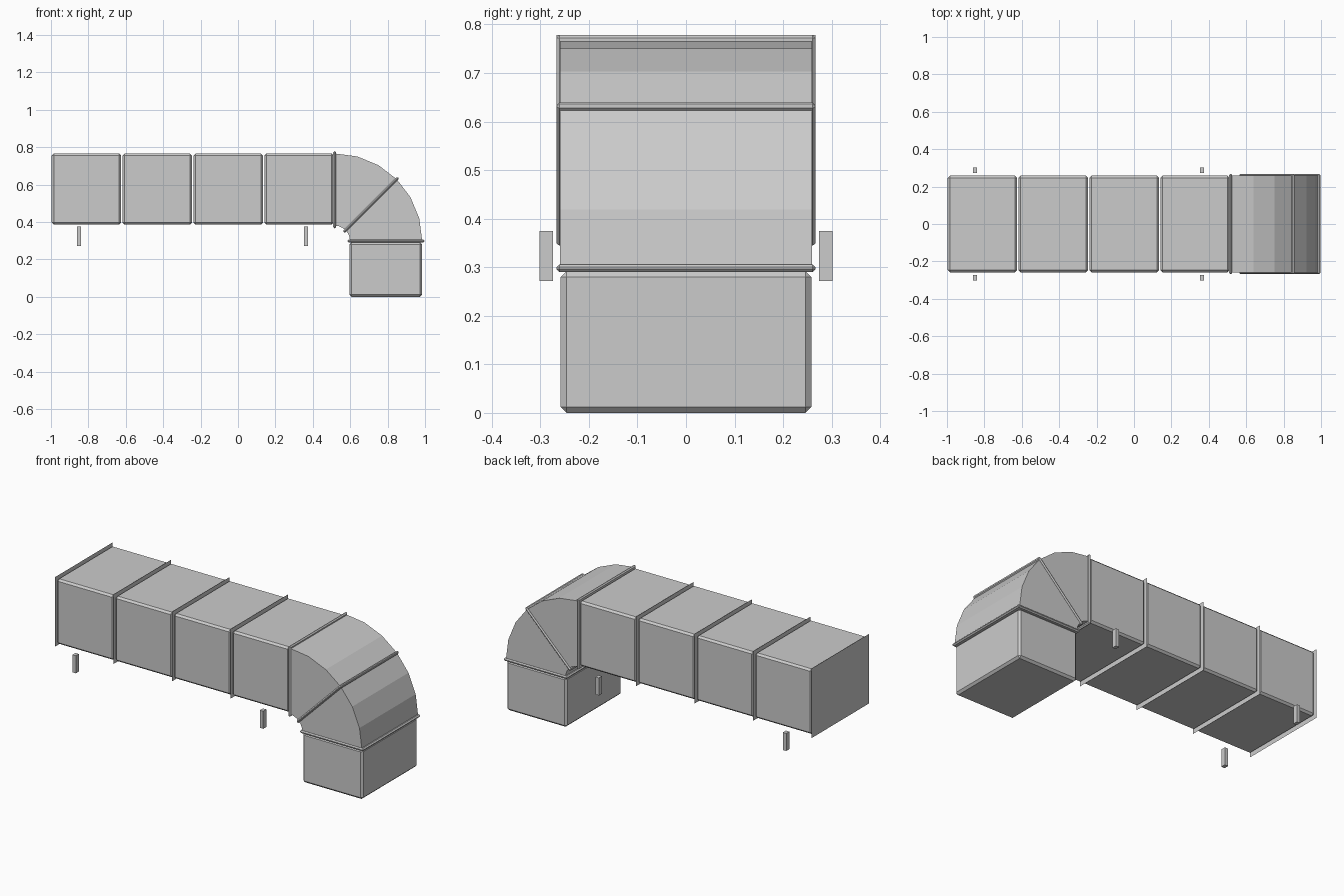
import bpy, bmesh, math
from mathutils import Matrix, Vector

if "Cube" in bpy.data.objects:
    bpy.data.objects.remove(bpy.data.objects["Cube"])

CX, CZ = 0.517, 0.298          # bend centre of the elbow
R_IN, R_OUT = 0.082, 0.468     # elbow radii
HALF_W = 0.258                 # half width of the duct


def finish(bm, name):
    bmesh.ops.recalc_face_normals(bm, faces=bm.faces)
    me = bpy.data.meshes.new(name)
    bm.to_mesh(me)
    bm.free()
    ob = bpy.data.objects.new(name, me)
    bpy.context.collection.objects.link(ob)
    return ob


def box(name, lo, hi, bevel=0.0, matrix=Matrix()):
    lo, hi = Vector(lo), Vector(hi)
    bm = bmesh.new()
    bmesh.ops.create_cube(bm, size=1)
    bmesh.ops.scale(bm, vec=hi - lo, verts=bm.verts)
    bmesh.ops.translate(bm, vec=(lo + hi) / 2, verts=bm.verts)
    if bevel:
        bmesh.ops.bevel(bm, geom=bm.edges[:], offset=bevel, segments=1,
                        profile=0.5, affect='EDGES')
    bm.transform(matrix)
    return finish(bm, name)


# Straight duct sections, each with a thin sheet flange at its left end
PITCH = 0.379
for i in range(4):
    x = -1 + i * PITCH
    box(f"duct_section_{i + 1}", (x + 0.004, -HALF_W, 0.385),
        (x + PITCH - 0.004, HALF_W, 0.766), 0.011)
    bm = bmesh.new()
    bm.faces.new([bm.verts.new((x, y, z)) for y, z in
                  ((-0.267, 0.371), (0.267, 0.371), (0.267, 0.778), (-0.267, 0.778))])
    finish(bm, f"sheet_flange_{i + 1}")

# Elbow: rectangular section swept through 90 degrees in six steps
bm = bmesh.new()
rings = []
for i in range(7):
    a = math.radians(15 * i)
    rings.append([bm.verts.new((CX + r * math.sin(a), y, CZ + r * math.cos(a)))
                  for r, y in ((R_IN, -0.26), (R_OUT, -0.26), (R_OUT, 0.26), (R_IN, 0.26))])
for a, b in zip(rings, rings[1:]):
    for k in range(4):
        n = (k + 1) % 4
        bm.faces.new((a[k], a[n], b[n], b[k]))
bm.faces.new(rings[0])
bm.faces.new(rings[-1])
finish(bm, "elbow")

# Raised flanges at the start, middle and end of the elbow
for i in range(3):
    m = Matrix.Translation((CX, 0, CZ)) @ Matrix.Rotation(math.radians(45 * i), 4, 'Y')
    box(f"elbow_flange_{i + 1}", (-0.008, -0.267, 0.068), (0.008, 0.267, 0.480), 0.006, m)

# Downward outlet
box("outlet_section", (0.596, -HALF_W, 0), (0.985, HALF_W, 0.292), 0.012)

# Hanger posts beside the straight run
for label, x in (("left", -0.85), ("right", 0.364)):
    for side, s in (("front", -1), ("back", 1)):
        y = s * 0.288
        box(f"{side}_{label}_post", (x - 0.011, y - 0.014, 0.272), (x + 0.011, y + 0.014, 0.375))
